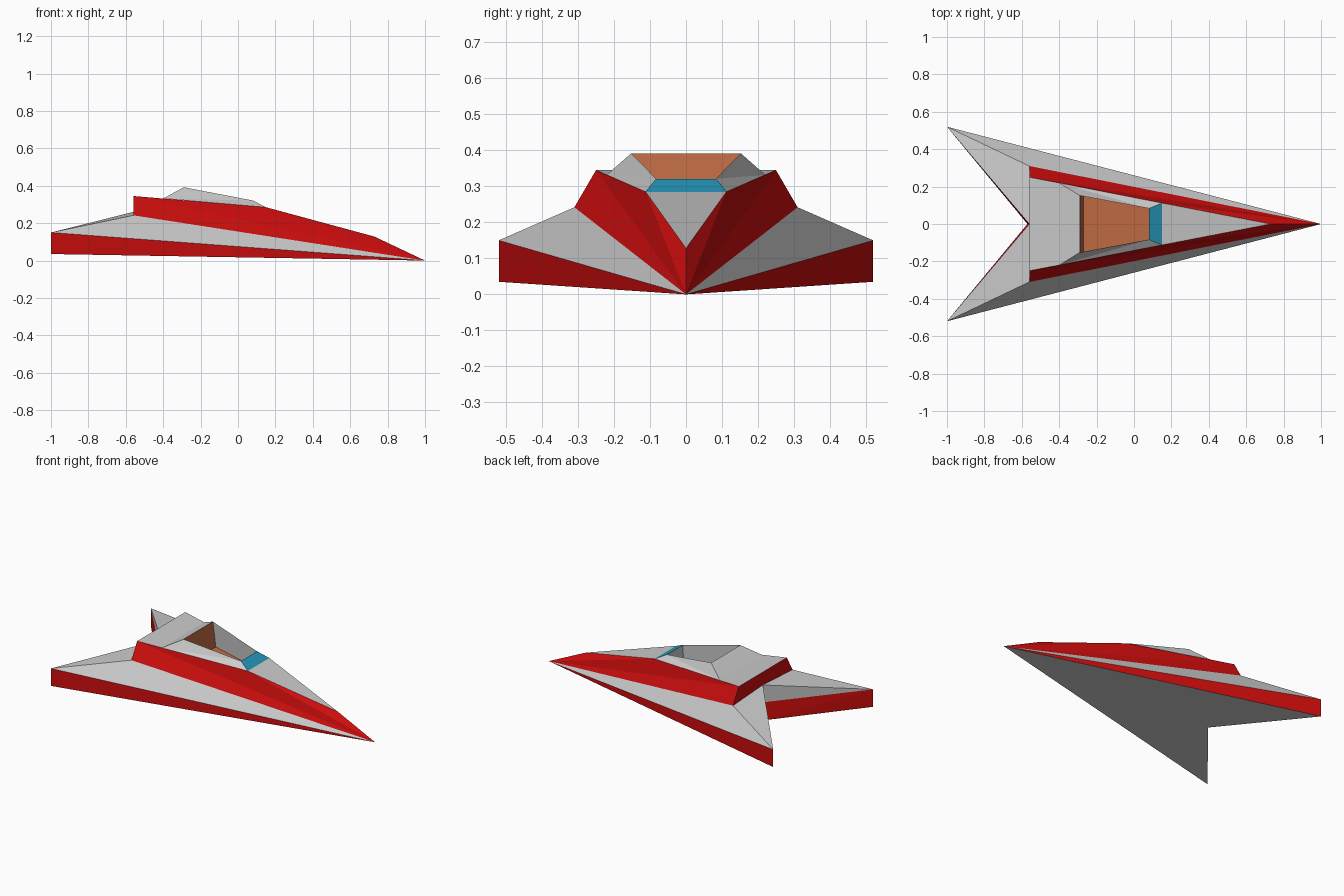
import bpy, bmesh
from mathutils import Vector

if "Cube" in bpy.data.objects:
    bpy.data.objects.remove(bpy.data.objects["Cube"])

# Key points of the left half (y >= 0); the other half is mirrored
nose = (1, 0, 0)
tip_top, tip_low = (-1, .52, .15), (-1, .52, .035)
notch_top, notch_low = (-.56, 0, .145), (-.57, 0, .03)
tail_low, tail_mid, tail_top = (-.56, .31, .242), (-.56, 0, .26), (-.56, .25, .345)
prow = (.73, 0, .128)
sill_front, sill_back = (.15, .112, .285), (-.40, .22, .332)
rim_front, rim_back = (.08, .083, .321), (-.29, .152, .392)
floor_front, floor_back = (.08, .088, .203), (-.27, .155, .229)


def mid(p):
    """Point moved onto the centre line."""
    return (p[0], 0, p[2])


def material(name, rgb):
    m = bpy.data.materials.new(name)
    m.diffuse_color = (*rgb, 1)
    m.use_nodes = True
    m.node_tree.nodes["Principled BSDF"].inputs["Base Color"].default_value = m.diffuse_color
    return m


red = material("red_paint", (.62, .004, .004))
blue = material("blue_glass", (.02, .32, .50))
orange = material("orange_trim", (.53, .15, .055))


def panel(name, faces, mat=None, inner=False):
    """Flat half panels, turned outward (or into the cockpit) and mirrored."""
    ref = Vector((-.1, 0, .3)) if inner else Vector((-.3, 0, .15))
    bm = bmesh.new()
    for pts in faces:
        f = bm.faces.new([bm.verts.new(p) for p in pts])
        f.normal_update()
        outward = f.normal.dot(f.calc_center_median() - ref) > 0
        if outward == inner:
            f.normal_flip()
    bmesh.ops.remove_doubles(bm, verts=bm.verts, dist=1e-4)
    mesh = bpy.data.meshes.new(name)
    bm.to_mesh(mesh)
    bm.free()
    if mat:
        mesh.materials.append(mat)
    ob = bpy.data.objects.new(name, mesh)
    bpy.context.collection.objects.link(ob)
    mir = ob.modifiers.new("Mirror", 'MIRROR')
    mir.use_axis = (False, True, False)
    return ob


# Wings: grey skins and red edge bands
panel("wing_top", [(nose, tip_top, tail_low)])
panel("wing_tail", [(tip_top, tail_low, tail_mid), (tip_top, tail_mid, notch_top)])
panel("belly", [(nose, tip_low, notch_low)])
panel("wing_leading_band", [(nose, tip_top, tip_low)], red)
panel("wing_trailing_band", [(tip_top, notch_top, notch_low),
                             (tip_top, notch_low, tip_low)], red)

# Central hull
panel("hull_side", [(nose, tail_low, tail_top), (nose, tail_top, sill_front),
                    (nose, sill_front, prow)], red)
panel("hull_back", [(tail_low, tail_top, mid(tail_top), tail_mid)], red)
panel("nose_deck", [(prow, sill_front, mid(sill_front))])
panel("rear_deck", [(tail_top, sill_back, mid(sill_back), mid(tail_top)),
                    (sill_back, rim_back, mid(rim_back), mid(sill_back))])

# Cockpit surround and windscreen
panel("cockpit_side", [(sill_back, sill_front, rim_front),
                       (sill_back, rim_front, rim_back)])
panel("windscreen", [(sill_front, rim_front, mid(rim_front), mid(sill_front))], blue)

# Open cockpit interior
panel("cockpit_lining", [(rim_back, rim_front, floor_front),
                         (rim_back, floor_front, floor_back),
                         (rim_front, floor_front, mid(floor_front), mid(rim_front))],
      inner=True)
panel("cockpit_floor", [(floor_back, floor_front, mid(floor_front), mid(floor_back))],
      orange, inner=True)
panel("cockpit_back_wall", [(rim_back, floor_back, mid(floor_back), mid(rim_back))],
      orange, inner=True)
